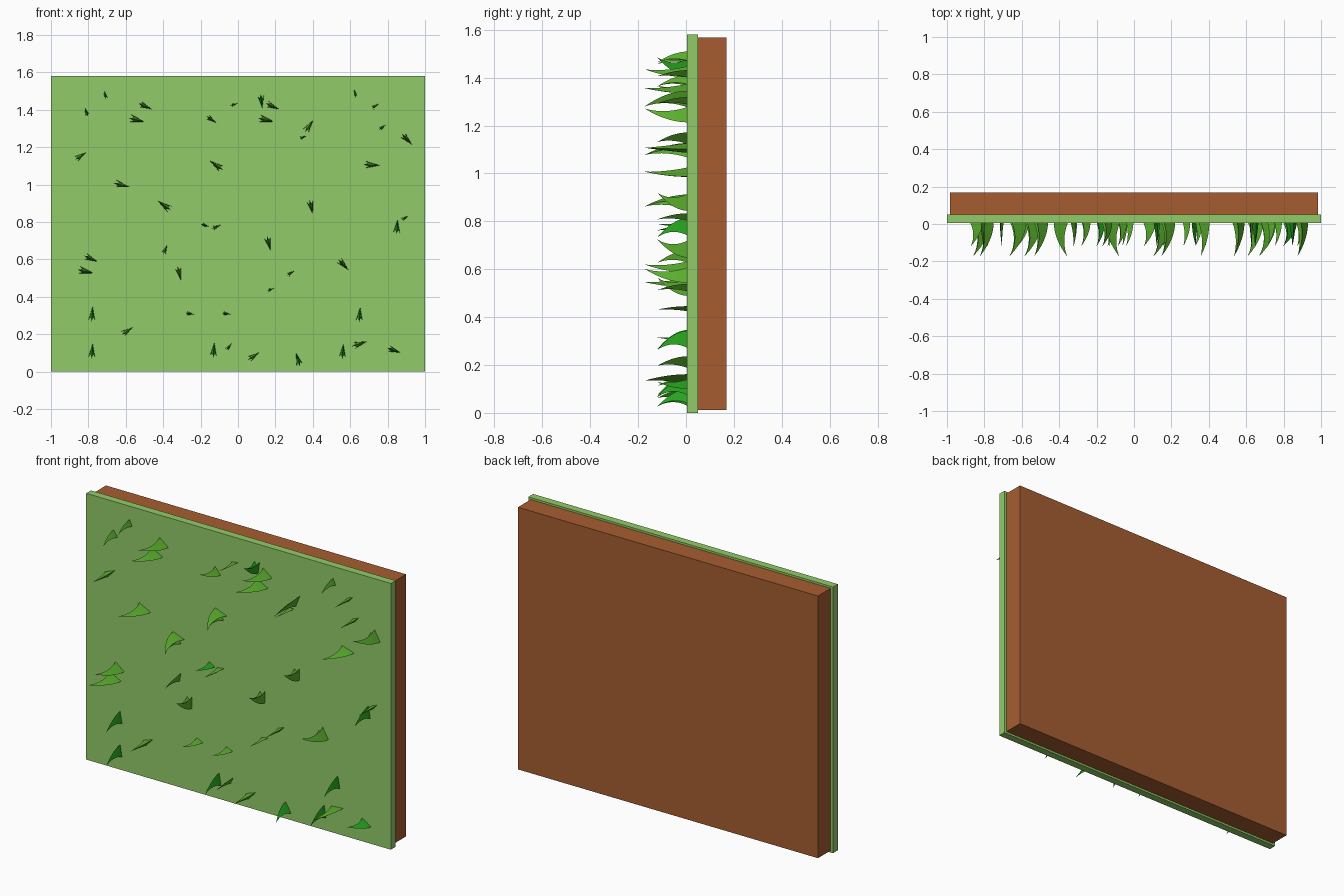
import bpy, bmesh, math
from mathutils import Vector

if "Cube" in bpy.data.objects:
    bpy.data.objects.remove(bpy.data.objects["Cube"])


def material(name, rgb):
    m = bpy.data.materials.new(name)
    m.diffuse_color = (*rgb, 1)
    m.use_nodes = True
    m.node_tree.nodes["Principled BSDF"].inputs["Base Color"].default_value = m.diffuse_color
    return m


TURF = material("turf_green", (0.285, 0.60, 0.14))
SOIL = material("soil_brown", (0.38, 0.11, 0.03))
BLADE = material("blade_green", (0.10, 0.42, 0.026))
BRIGHT = material("blade_bright_green", (0.02, 0.36, 0.013))


def box(name, lo, hi, mat):
    lo, hi = Vector(lo), Vector(hi)
    bpy.ops.mesh.primitive_cube_add(size=1, location=(lo + hi) / 2)
    ob = bpy.context.object
    ob.name = name
    ob.scale = hi - lo
    bpy.ops.object.transform_apply(location=False, rotation=False, scale=True)
    ob.data.materials.append(mat)


# Turf sheet with slightly smaller soil slab behind it
box("turf_sheet", (-1, 0.005, 0), (1, 0.05, 1.58), TURF)
box("soil_slab", (-0.985, 0.05, 0.012), (0.985, 0.169, 1.568), SOIL)


def blade(index, x0, z0, x1, z1, bright=False):
    """Folded, curling blade: fold line at (x0,z0), tip curls to (x1,z1)."""
    span = Vector((x1 - x0, 0, z1 - z0))
    d = span.length
    u = span.normalized()
    v = Vector((u.z, 0, -u.x))
    length = 0.173 if d > 0.088 and not bright else 0.12
    bm = bmesh.new()
    rings, steps = [], 8
    for i in range(steps):
        t = i / steps
        spine = Vector((x0, 0.012 - t * (length + 0.01), z0)) + u * d * 0.9 * t * t
        h, w = d * 0.85 * (1 - t), d * 0.21 * (1 - t)
        # V-shaped section: fold, edge, inner fold, edge
        rings.append([bm.verts.new(spine + u * a + v * b) for a, b in
                      ((0, 0), (h, w), (h * 0.5, 0), (h, -w))])
    tip = bm.verts.new(Vector((x1, -length, z1)) - u * d * 0.08)
    for a, b in zip(rings, rings[1:]):
        for k in range(4):
            n = (k + 1) % 4
            bm.faces.new((a[k], a[n], b[n], b[k]))
    for k in range(4):
        bm.faces.new((rings[-1][k], rings[-1][(k + 1) % 4], tip))
    bm.faces.new(rings[0])
    bmesh.ops.recalc_face_normals(bm, faces=bm.faces)
    me = bpy.data.meshes.new("grass_blade")
    bm.to_mesh(me)
    bm.free()
    me.materials.append(BRIGHT if bright else BLADE)
    ob = bpy.data.objects.new(f"grass_blade_{index:02d}", me)
    bpy.context.collection.objects.link(ob)
    bpy.ops.object.select_all(action='DESELECT')
    bpy.context.view_layer.objects.active = ob
    ob.select_set(True)
    bpy.ops.object.shade_smooth_by_angle(angle=math.radians(40))


# Grass placed by centre x, centre z, projected length, curl angle in degrees
LEFT, LEFT_BIG = (0.088, 156), (0.1, 167)
DOWN = (0.088, 266)
REPEATS = [
    (LEFT, [(-0.50, 1.42), (0.18, 1.42), (-0.79, 0.605)], False),
    (LEFT_BIG, [(-0.545, 1.347), (0.145, 1.347), (-0.625, 0.998), (-0.82, 0.537)], False),
    (DOWN, [(-0.78, 0.303), (-0.78, 0.105), (-0.13, 0.11), (0.56, 0.103),
            (0.65, 0.30), (0.85, 0.77)], True),
    ((0.05, 280), [(-0.71, 1.477), (0.626, 1.485)], False),
    ((0.055, 170), [(-0.26, 0.31), (-0.065, 0.31)], False),
    ((0.05, 214), [(0.77, 1.305), (0.89, 0.82), (0.28, 0.525), (0.732, 1.418)], False),
    ((0.046, 200), [(-0.025, 1.427), (0.345, 1.252), (0.172, 0.438)], False),
    ((0.08, 213), [(-0.845, 1.15), (-0.595, 0.215), (0.08, 0.08)], False),
    ((0.085, 103), [(-0.315, 0.53), (0.163, 0.69), (0.39, 0.885)], False),
    ((0.088, 134), [(0.56, 0.575), (0.90, 1.245)], False),
    ((0.095, 325), [(-0.39, 0.885), (-0.112, 1.10)], False),
]
SINGLES = [
    (-0.81, 1.385, 0.055, 290, False), (-0.145, 1.35, 0.07, 146, False),
    (0.125, 1.45, 0.085, 97, True), (0.378, 1.31, 0.088, 235, False),
    (0.71, 1.105, 0.1, 177, False), (-0.18, 0.783, 0.052, 163, True),
    (-0.12, 0.772, 0.06, 203, False), (-0.39, 0.65, 0.06, 247, False),
    (-0.05, 0.13, 0.05, 233, False), (0.322, 0.06, 0.085, 287, True),
    (0.645, 0.147, 0.095, 198, False), (0.83, 0.115, 0.086, 160, True),
]
places = [(x, z, d, a, b) for (d, a), pts, b in REPEATS for x, z in pts] + SINGLES
for i, (x, z, d, a, b) in enumerate(places):
    c, s = math.cos(math.radians(a)) * d / 2, math.sin(math.radians(a)) * d / 2
    blade(i + 1, x - c, z - s, x + c, z + s, b)
